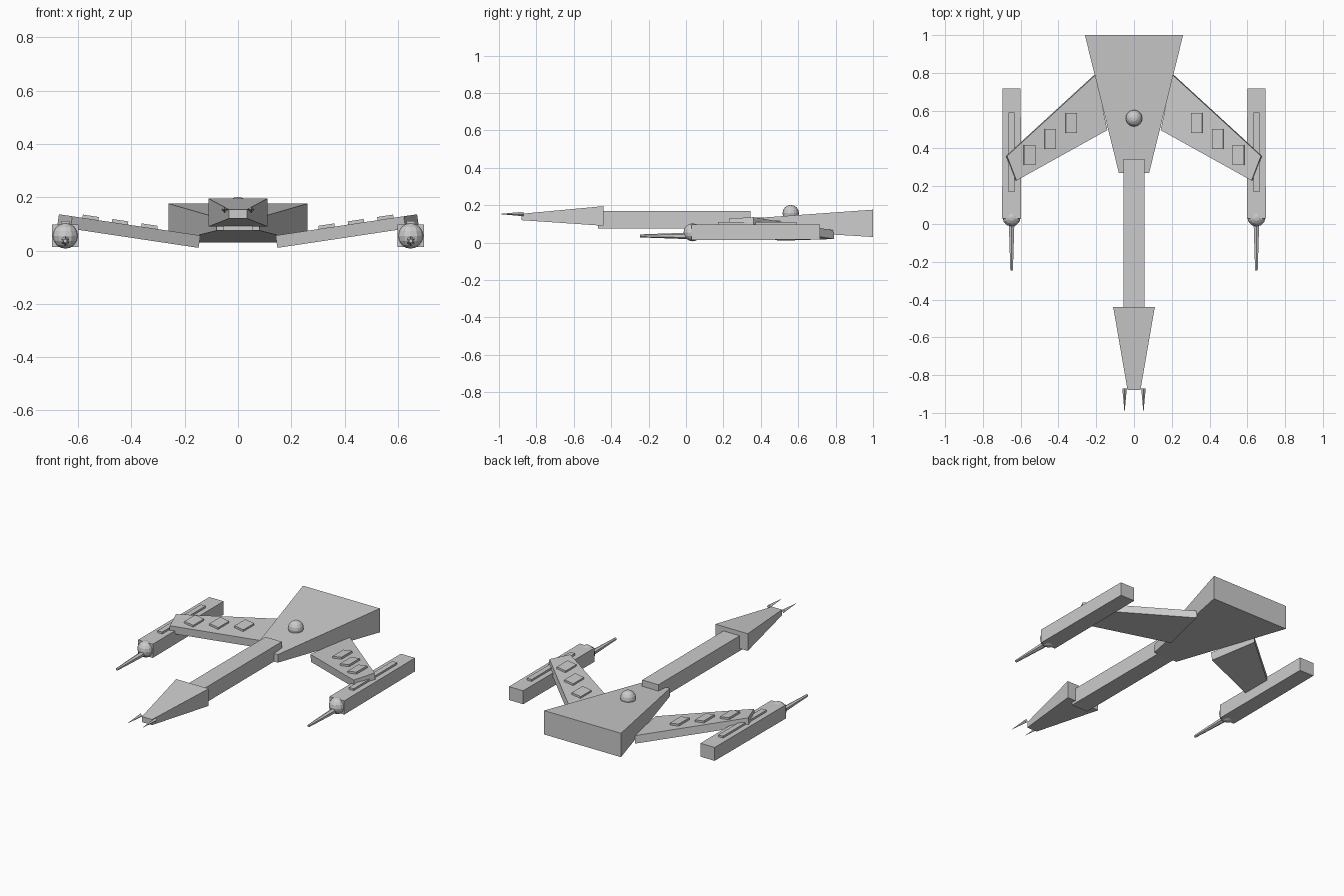
import bpy, bmesh, math
from mathutils import Vector, Matrix

if "Cube" in bpy.data.objects:
    bpy.data.objects.remove(bpy.data.objects["Cube"])

TILT = 0.15                       # rise of the wing per unit outward
SIDES = (("left", -1), ("right", 1))


def finish(name, bm):
    bmesh.ops.recalc_face_normals(bm, faces=bm.faces)
    mesh = bpy.data.meshes.new(name)
    bm.to_mesh(mesh)
    bm.free()
    ob = bpy.data.objects.new(name, mesh)
    bpy.context.collection.objects.link(ob)
    return ob


def loft(name, a, b):
    """Solid between two matching outlines."""
    bm = bmesh.new()
    va = [bm.verts.new(p) for p in a]
    vb = [bm.verts.new(p) for p in b]
    n = len(a)
    bm.faces.new(va)
    bm.faces.new(vb)
    for i in range(n):
        j = (i + 1) % n
        bm.faces.new((va[i], va[j], vb[j], vb[i]))
    return finish(name, bm)


def section(x, half, y, z0, z1):
    return [(x - half, y, z0), (x + half, y, z0), (x + half, y, z1), (x - half, y, z1)]


def sphere(name, loc, r, seg, rings, rot=0):
    bm = bmesh.new()
    m = Matrix.Translation(loc) @ Matrix.Rotation(rot, 4, 'X')
    bmesh.ops.create_uvsphere(bm, u_segments=seg, v_segments=rings, radius=r, matrix=m)
    return finish(name, bm)


def spike(name, x, z, y0, y1, r0, r1, sides):
    """Tapered rod pointing forward."""
    bm = bmesh.new()
    m = Matrix.Translation((x, (y0 + y1) / 2, z)) @ Matrix.Rotation(math.pi / 2, 4, 'X')
    bmesh.ops.create_cone(bm, cap_ends=True, segments=sides, radius1=r0, radius2=r1,
                          depth=y0 - y1, matrix=m)
    return finish(name, bm)


def wing_slab(name, s, outline, low, high):
    """Plan outline laid on the tilted wing plane, thickened along its normal."""
    normal = Vector((-TILT, 0, 1)).normalized()
    layers = []
    for h in (low, high):
        pts = [Vector((x, y, 0.057 + TILT * (x - 0.145))) + normal * h for x, y in outline]
        layers.append([(p.x * s, p.y, p.z) for p in pts])
    return loft(name, *layers)


# Central body
loft("main_hull", section(0, 0.26, 1.0, 0.03, 0.176), section(0, 0.08, 0.27, 0.075, 0.124))
loft("neck", section(0, 0.055, 0.345, 0.075, 0.168), section(0, 0.055, -0.47, 0.075, 0.168))
loft("head", section(0, 0.11, -0.44, 0.09, 0.195), section(0, 0.034, -0.88, 0.12, 0.154))
sphere("dome", (0, 0.56, 0.157), 0.044, 16, 8)

for side, s in SIDES:
    # Head prongs
    spike(f"{side}_prong", s * 0.05, 0.153, -0.87, -1.0, 0.012, 0.0, 4)

    # Wing with raised panels
    wing_slab(f"{side}_wing", s, [(0.203, 0.79), (0.672, 0.36), (0.622, 0.23), (0.141, 0.497)],
              -0.047, 0)
    for i in range(3):
        x, y = 0.333 + 0.1105 * i, 0.535 - 0.085 * i
        wing_slab(f"{side}_wing_panel_{i + 1}", s,
                  [(x - 0.03, y - 0.052), (x + 0.03, y - 0.052),
                   (x + 0.03, y + 0.052), (x - 0.03, y + 0.052)], -0.005, 0.012)

    # Engine pod, top rail, nose ball and barrel
    c = s * 0.648
    loft(f"{side}_pod", section(c, 0.048, 0.717, 0.016, 0.098),
         section(c, 0.05, 0.03, 0.014, 0.098))
    loft(f"{side}_pod_rail", section(c, 0.016, 0.59, 0.09, 0.11),
         section(c, 0.016, 0.17, 0.09, 0.11))
    sphere(f"{side}_nose_ball", (c, 0.035, 0.055), 0.048, 12, 8)
    spike(f"{side}_barrel", c, 0.036, 0.03, -0.245, 0.018, 0.008, 6)
